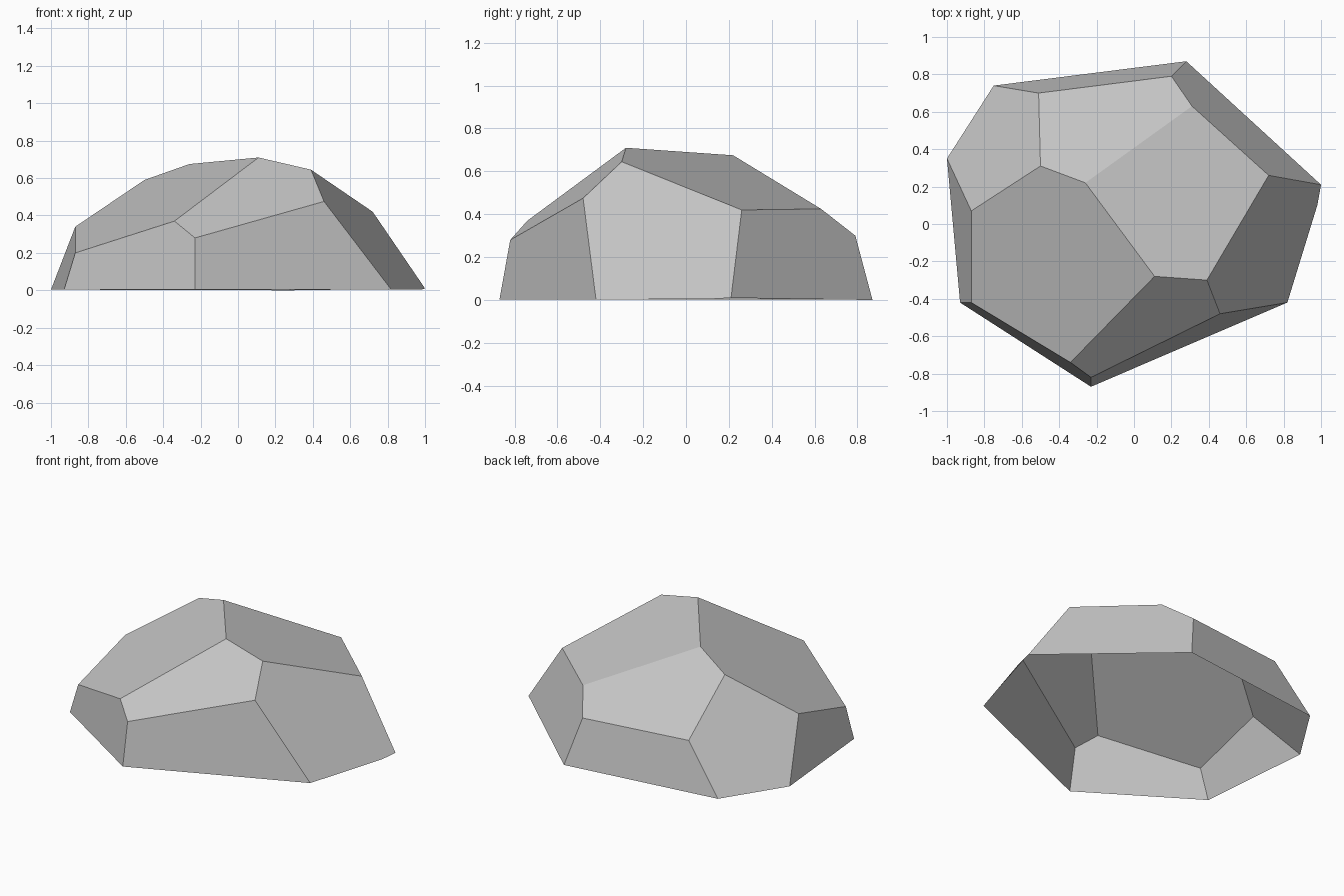
import bpy
import bmesh
import math

cube = bpy.data.objects.get("Cube")
if cube:
    bpy.data.objects.remove(cube, do_unlink=True)

# Ground outline of the boulder, counter-clockwise from the front corner
ground_rim = [
    (-.23, -.87, .003), (.82, -.42, .003), (.98, .1, .004), (1, .21, .01),
    (.28, .87, 0), (-.75, .74, .003), (-1, .35, .003), (-.93, -.42, .003),
]

# Corners where the chipped side facets meet
side_corners = [
    (-.23, -.82, .28), (-.34, -.74, .37), (.46, -.48, .475), (.72, .26, .42),
    (.31, .63, .425), (.2, .79, .3), (-.51, .7, .308), (-.87, .07, .34),
    (-.87, -.42, .2),
]

# Corners of the two sloping crown facets
crown_corners = [(.11, -.28, .71), (.39, -.3, .645), (-.26, .22, .675), (-.5, .31, .59)]


def make_material(name, colour):
    material = bpy.data.materials.new(name)
    material.use_nodes = True
    material.diffuse_color = colour
    material.node_tree.nodes["Principled BSDF"].inputs["Base Color"].default_value = colour
    return material


def make_faceted_shell(name, corners, material):
    """Wrap the corners in a convex skin, open it underneath and merge flat facets."""
    bm = bmesh.new()
    for corner in corners:
        bm.verts.new(corner)
    bmesh.ops.convex_hull(bm, input=bm.verts)
    bmesh.ops.recalc_face_normals(bm, faces=bm.faces)
    underside = [face for face in bm.faces if face.normal.z < -.9]
    bmesh.ops.delete(bm, geom=underside, context='FACES')
    bmesh.ops.dissolve_limit(bm, angle_limit=math.radians(6), verts=[], edges=bm.edges)
    for face in bm.faces:
        face.smooth = False
    mesh = bpy.data.meshes.new(name)
    bm.to_mesh(mesh)
    bm.free()
    mesh.materials.append(material)
    shell = bpy.data.objects.new(name, mesh)
    bpy.context.collection.objects.link(shell)
    return shell


# Low-poly boulder, hollow and open at the ground
stone_grey = make_material("stone grey", (.55, .55, .55, 1))
make_faceted_shell("boulder", ground_rim + side_corners + crown_corners, stone_grey)
